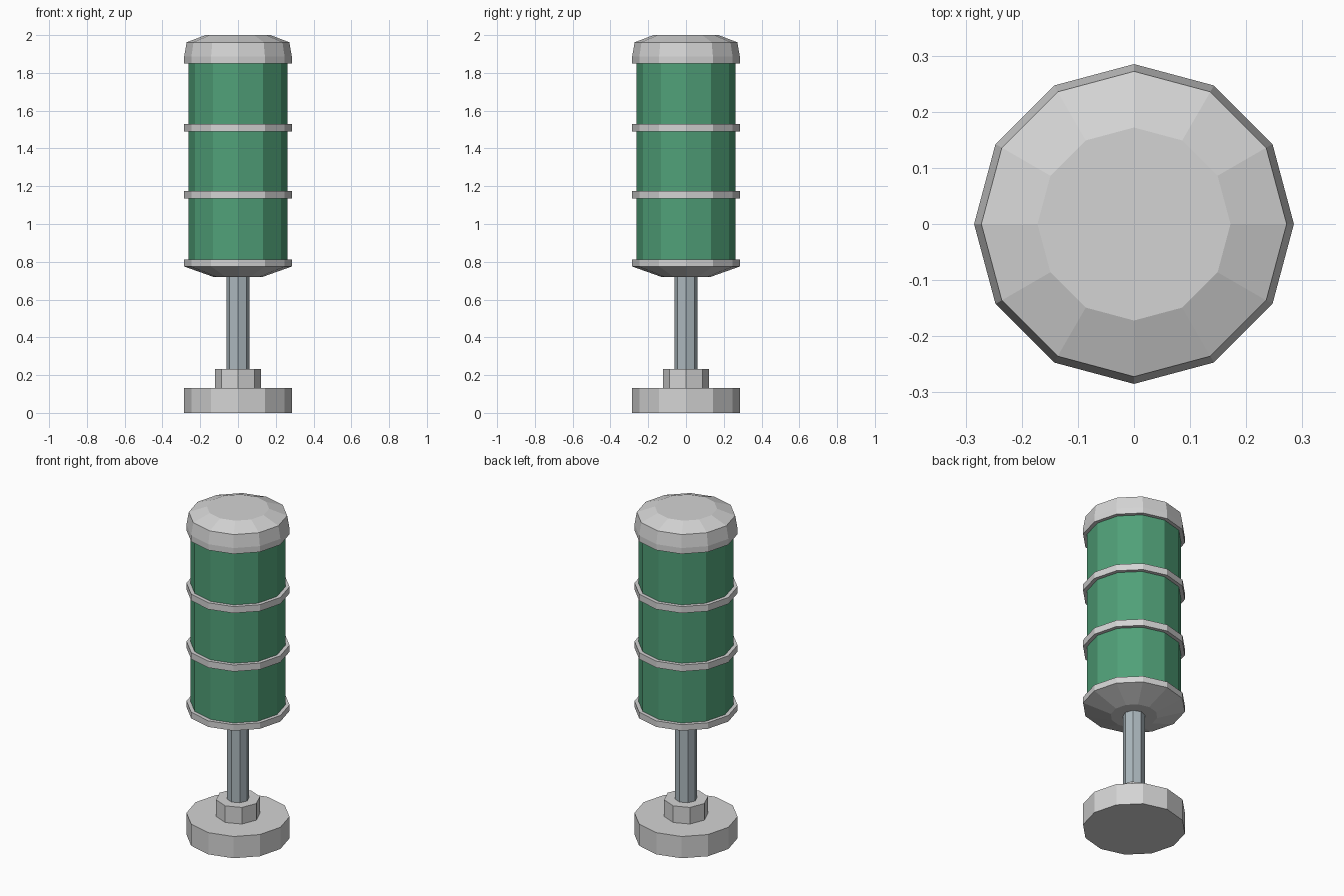
import bpy, bmesh, math

if "Cube" in bpy.data.objects:
    bpy.data.objects.remove(bpy.data.objects["Cube"])


def material(name, srgb):
    m = bpy.data.materials.new(name)
    lin = [(c / 255 / 12.92) if c < 10 else ((c / 255 + 0.055) / 1.055) ** 2.4 for c in srgb]
    m.diffuse_color = (*lin, 1)
    m.use_nodes = True
    m.node_tree.nodes["Principled BSDF"].inputs["Base Color"].default_value = m.diffuse_color
    return m


GREY = material("light grey", (212, 212, 212))
GREEN = material("green", (80, 160, 120))
STEEL = material("blue grey steel", (172, 184, 190))


def lathe(name, profile, sides, mat):
    """Closed faceted solid from (radius, z) points, listed bottom to top."""
    bm = bmesh.new()
    rings = [[bm.verts.new((r * math.cos(2 * math.pi * i / sides),
                            r * math.sin(2 * math.pi * i / sides), z))
              for i in range(sides)] for r, z in profile]
    for a, b in zip(rings, rings[1:]):
        for i in range(sides):
            j = (i + 1) % sides
            bm.faces.new((a[i], a[j], b[j], b[i]))
    bm.faces.new(rings[0][::-1])
    bm.faces.new(rings[-1])
    mesh = bpy.data.meshes.new(name)
    bm.to_mesh(mesh)
    bm.free()
    mesh.materials.append(mat)
    ob = bpy.data.objects.new(name, mesh)
    bpy.context.collection.objects.link(ob)
    return ob


# Foot, collar and pole
lathe("base", [(0.285, 0), (0.285, 0.132)], 12, GREY)
lathe("collar", [(0.123, 0.132), (0.123, 0.233)], 8, GREY)
lathe("pole", [(0.062, 0.233), (0.062, 0.72)], 8, STEEL)

# Lamp body with its end caps
lathe("bottom_cap", [(0.13, 0.72), (0.285, 0.775), (0.285, 0.812)], 12, GREY)
lathe("body", [(0.263, 0.812), (0.263, 1.85)], 12, GREEN)
lathe("top_cap", [(0.285, 1.85), (0.285, 1.886), (0.272, 1.962), (0.172, 2.0)], 12, GREY)

# Bands round the body
for i, z in enumerate((1.135, 1.49)):
    lathe(f"band_{i + 1}", [(0.285, z), (0.285, z + 0.04)], 12, GREY)
